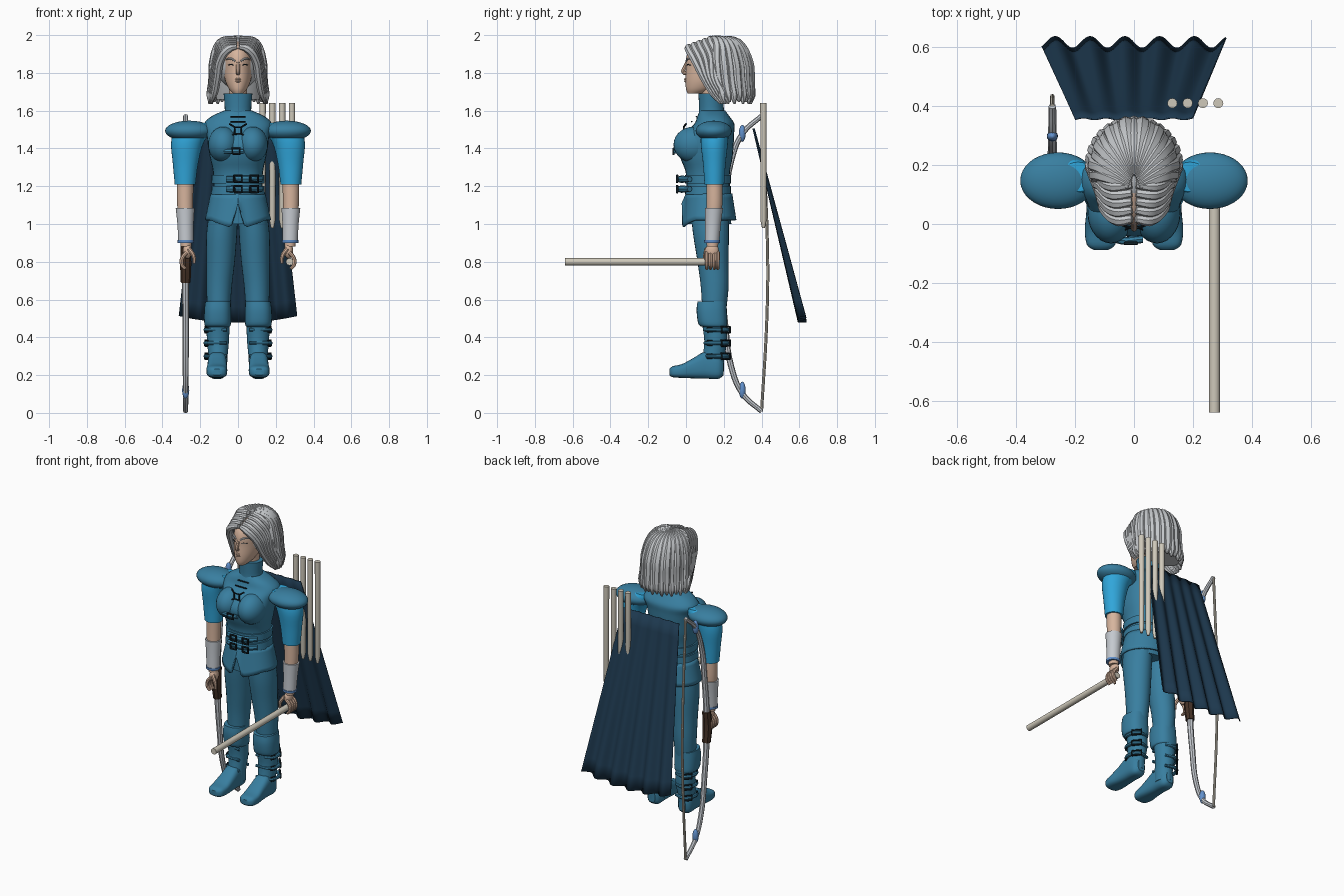
import bpy, bmesh, math
from math import sin, cos, pi, radians

if "Cube" in bpy.data.objects:
    bpy.data.objects.remove(bpy.data.objects["Cube"])


def material(name, r, g, b):
    m = bpy.data.materials.new(name)
    m.use_nodes = True
    m.diffuse_color = (r, g, b, 1)
    node = next(n for n in m.node_tree.nodes if n.type == 'BSDF_PRINCIPLED')
    node.inputs["Base Color"].default_value = (r, g, b, 1)
    node.inputs["Roughness"].default_value = 0.7
    return m


BLUE = material("steel_blue", .04, .21, .35)
BRIGHT = material("bright_blue", .03, .38, .7)
NAVY = material("navy", .012, .039, .075)
HAIR = material("silver_hair", .56, .58, .6)
SKIN = material("skin", .68, .46, .34)
SILVER = material("pale_silver", .56, .59, .63)
WOOD = material("pale_wood", .62, .58, .49)
BROWN = material("brown_grip", .06, .032, .02)
DARK = material("dark_metal", .006, .014, .02)
GEM = material("gem_blue", .12, .28, .6)
made = []


def add(name, mesh, mat):
    mesh.materials.clear()
    mesh.materials.append(mat)
    ob = bpy.data.objects.new(name, mesh)
    bpy.context.scene.collection.objects.link(ob)
    made.append(ob)
    return ob


def skin_rows(name, rows, mat, wrap=True, cap=True, solid=0):
    """Join rows of points into a sheet or a closed body."""
    bm = bmesh.new()
    vs = [[bm.verts.new(p) for p in row] for row in rows]
    n = len(vs[0])
    for a, b in zip(vs, vs[1:]):
        for i in range(n if wrap else n - 1):
            j = (i + 1) % n
            bm.faces.new((a[i], a[j], b[j], b[i]))
    if wrap and cap:
        bm.faces.new(vs[0])
        bm.faces.new(vs[-1])
    bmesh.ops.recalc_face_normals(bm, faces=bm.faces)
    me = bpy.data.meshes.new(name)
    bm.to_mesh(me)
    bm.free()
    ob = add(name, me, mat)
    if solid:
        mod = ob.modifiers.new("thickness", 'SOLIDIFY')
        mod.thickness = solid
        mod.offset = 0


def spline(a, b, c, d, t):
    return .5 * (2*b + (c - a)*t + (2*a - 5*b + 4*c - d)*t*t + (3*b - a - 3*c + d)*t**3)


def loft(name, rings, mat, n=28, axis='Z', p=2, sub=4):
    """Rings are (position along axis, two centre values, two radii)."""
    fine = []
    for i in range(len(rings) - 1):
        q = [rings[max(0, min(len(rings) - 1, i + k))] for k in (-1, 0, 1, 2)]
        fine += [[spline(*v, t / sub) for v in zip(*q)] for t in range(sub)]
    fine.append(rings[-1])
    rows = []
    for t, c, d, r, s in fine:
        row = []
        for k in range(n):
            a = 2 * pi * k / n
            u = c + r * math.copysign(abs(cos(a)) ** (2 / p), cos(a))
            v = d + s * math.copysign(abs(sin(a)) ** (2 / p), sin(a))
            row.append((u, v, t) if axis == 'Z' else (u, t, v))
        rows.append(row)
    skin_rows(name, rows, mat)


def ball(name, loc, size, mat, seg=28):
    bm = bmesh.new()
    bmesh.ops.create_uvsphere(bm, u_segments=seg, v_segments=seg // 2, radius=1)
    for v in bm.verts:
        v.co = [l + c * s for l, c, s in zip(loc, v.co, size)]
    me = bpy.data.meshes.new(name)
    bm.to_mesh(me)
    bm.free()
    add(name, me, mat)


def tubes(name, paths, mat, kind='BEZIER'):
    """Round tubes through (x, y, z, radius) points, as one mesh."""
    cu = bpy.data.curves.new(name, 'CURVE')
    cu.dimensions, cu.bevel_depth, cu.bevel_resolution = '3D', 1, 2
    cu.use_fill_caps, cu.resolution_u = True, 5
    for path in paths:
        sp = cu.splines.new(kind)
        pts = sp.bezier_points if kind == 'BEZIER' else sp.points
        pts.add(len(path) - 1)
        for pt, (x, y, z, r) in zip(pts, path):
            pt.co = (x, y, z) if kind == 'BEZIER' else (x, y, z, 1)
            pt.radius = r
            if kind == 'BEZIER':
                pt.handle_left_type = pt.handle_right_type = 'AUTO'
    tmp = bpy.data.objects.new(name + "_path", cu)
    bpy.context.scene.collection.objects.link(tmp)
    me = bpy.data.meshes.new_from_object(tmp.evaluated_get(bpy.context.evaluated_depsgraph_get()))
    bpy.data.objects.remove(tmp)
    add(name, me, mat)


def frame(x, y, z, dx, dy, h, r=.005):
    """Rectangular buckle outline with half extents."""
    return [(x + a * dx, y + a * dy, z + b * h, r)
            for a, b in ((-1, -1), (1, -1), (1, 1), (-1, 1), (-1, -1))]


# Torso, breast and collar
loft("torso", [(1.0, 0, .125, .15, .115), (1.1, 0, .12, .143, .113), (1.2, 0, .117, .13, .113),
               (1.28, 0, .115, .133, .118), (1.35, 0, .108, .148, .138), (1.42, 0, .105, .16, .147),
               (1.48, 0, .125, .168, .13), (1.53, 0, .15, .18, .106), (1.57, 0, .145, .14, .085),
               (1.6, 0, .14, .075, .068)], BLUE, p=2.3)
loft("collar", [(1.57, 0, .138, .082, .075), (1.6, 0, .135, .07, .066), (1.69, 0, .132, .076, .066)], BLUE)
loft("upper_belt", [(1.215, 0, .117, .139, .121), (1.26, 0, .116, .14, .122)], BLUE, p=2.3)
loft("lower_belt", [(1.155, 0, .117, .143, .122), (1.2, 0, .117, .139, .121)], BLUE, p=2.3)

# Flared jacket skirt, notched at the front
rows = []
for v in range(7):
    f, row = v / 6, []
    for k in range(64):
        a = 2 * pi * k / 64
        off = min(a, 2 * pi - a)
        low = .97 + .05 * min(1, off) + .14 * max(0, 1 - off / .22)
        row.append(((.14 + .03 * f) * sin(a), .122 - (.118 + .022 * f) * cos(a), 1.16 + (low - 1.16) * f))
    rows.append(row)
skin_rows("jacket_skirt", rows, BLUE, cap=False, solid=.01)

# Front straps, buckles and clasp
tubes("front_straps", [[(-.06, -.012, z, .016), (0, -.024, z, .02), (.06, -.022, z, .02), (.125, .02, z, .015)]
                       for z in (1.237, 1.185)] + [[(-.1, -.02, 1.385, .013), (-.06, -.052, 1.385, .013),
                                                    (.03, -.052, 1.385, .013)]], BLUE)
buckles = [frame(x, -.047, z, .02, 0, .017, .007) for x in (0, .085) for z in (1.24, 1.185)]
buckles += [frame(-.01, -.066, 1.385, .02, 0, .015, .006), frame(0, -.012, 1.495, .018, 0, .018)]
buckles += [[(s * .018, -.012, 1.495 + t * .018, .005), (s * .045, -.012 + t * .012, 1.495 + t * .035, .005)]
            for s in (-1, 1) for t in (-1, 1)]
buckles += [[(-.04, y, z, .004), (.04, y, z, .004)] for y, z in ((.055, 1.568), (.03, 1.542))]
tubes("jacket_buckles", buckles, DARK, 'POLY')

for s, side in ((1, "left_"), (-1, "right_")):
    ball(side + "breast", (s * .078, .04, 1.42), (.08, .106, .095), BLUE)
    # Arms
    ball(side + "pauldron", (s * .258, .147, 1.493), (.128, .096, .054), BLUE, 36)
    loft(side + "sleeve", [(1.21, s * .28, .15, .055, .052), (1.32, s * .278, .15, .067, .06),
                           (1.43, s * .268, .15, .086, .072), (1.5, s * .23, .155, .1, .07),
                           (1.535, s * .19, .16, .06, .05)], BRIGHT)
    loft(side + "forearm", [(.88, s * .275, .14, .028, .03), (1.0, s * .276, .143, .035, .036),
                            (1.1, s * .28, .15, .042, .042), (1.23, s * .28, .15, .044, .043)], SKIN)
    loft(side + "bracer", [(.905, s * .276, .138, .04, .038), (1.0, s * .278, .143, .043, .042),
                           (1.085, s * .28, .148, .05, .048)], SILVER)
    loft(side + "bracer_trim", [(.9, s * .276, .138, .043, .041), (.915, s * .276, .138, .044, .042)], GEM)
    ball(side + "palm", (s * .268, .138, .858), (.024, .036, .042), SKIN, 16)
    tubes(side + "fingers", [[(s * .27, y, .85, .011), (s * .295, y, .82, .011), (s * .297, y, .785, .01),
                              (s * .278, y, .762, .008)] for y in (.11, .13, .15, .168)]
          + [[(s * .26, .11, .87, .012), (s * .235, .1, .83, .011), (s * .232, .1, .79, .008)]], SKIN)
    # Legs and boots
    loft(side + "trouser_leg", [(1.08, s * .075, .125, .075, .1), (.95, s * .086, .132, .081, .095),
                                (.8, s * .092, .143, .075, .082), (.66, s * .1, .152, .067, .073),
                                (.5, s * .103, .148, .058, .06)], BLUE)
    loft(side + "knee_cuff", [(.59, s * .106, .138, .067, .077), (.54, s * .108, .136, .071, .08),
                              (.47, s * .108, .142, .07, .076), (.455, s * .106, .15, .06, .06)], BLUE, p=2.4)
    loft(side + "boot_shaft", [(.48, s * .106, .15, .062, .066), (.38, s * .106, .157, .058, .06),
                               (.29, s * .106, .145, .05, .058), (.22, s * .108, .14, .05, .06)], BLUE)
    loft(side + "foot", [(.198, s * .11, .235, .025, .035), (.17, s * .11, .24, .046, .06),
                         (.1, s * .11, .252, .05, .07), (.04, s * .11, .237, .052, .054),
                         (-.02, s * .112, .222, .055, .037), (-.07, s * .112, .218, .048, .029),
                         (-.088, s * .112, .216, .025, .016)], BLUE, axis='Y', p=3)
    tubes(side + "boot_straps", [[(s * .06, .1, z, .009), (s * .155, .115, z, .01), (s * .172, .16, z, .011),
                                  (s * .14, .215, z, .012), (s * .07, .205, z, .009)] for z in (.44, .37, .3)], BLUE)
    tubes(side + "boot_buckles", [f for z in (.44, .37, .3) for f in
                                  (frame(s * .155, .21, z, -s * .018, .022, .015, .006),
                                   frame(s * .165, .125, z, s * .006, .012, .012, .004))], DARK, 'POLY')

# Head and face
loft("neck", [(1.6, 0, .145, .05, .05), (1.75, 0, .13, .048, .055)], SKIN)
loft("head", [(1.69, 0, .045, .025, .035), (1.715, 0, .075, .048, .075), (1.76, 0, .105, .068, .108),
              (1.82, 0, .135, .079, .136), (1.88, 0, .147, .082, .146), (1.93, 0, .155, .07, .128),
              (1.965, 0, .16, .03, .06)], SKIN)
tubes("nose", [[(0, .008, 1.86, .009), (0, -.006, 1.83, .01), (0, -.014, 1.806, .011), (0, .006, 1.795, .01)]], SKIN)
tubes("lips", [[(-.022, .008, z, .003), (0, -.003, z, .007), (.022, .008, z, .003)] for z in (1.767, 1.756)], SKIN)
tubes("eyelids", [[(s * .02, .005, 1.84, .002), (s * .035, .009, 1.844, .003), (s * .052, .024, 1.841, .002)]
                  for s in (-1, 1)], DARK)
tubes("eyebrows", [[(s * .015, .001, 1.862, .005), (s * .04, .011, 1.876, .006), (s * .062, .034, 1.872, .004)]
                   for s in (-1, 1)], HAIR)
for s, side in ((1, "left_"), (-1, "right_")):
    ball(side + "ear", (s * .118, .125, 1.825), (.016, .02, .037), SKIN, 16)

# Hair: inner volume, overlapping locks round the back, fringe swept behind the cheeks
ball("hair_crown", (0, .185, 1.85), (.12, .152, .137), HAIR)
loft("hair_back", [(1.66, 0, .26, .115, .075), (1.75, 0, .24, .12, .095), (1.88, 0, .21, .118, .11)], HAIR)
locks = []
for k in range(17):
    a = radians(88 + 184 * k / 16)
    x, y, w = sin(a), -cos(a), .005 * (k % 2)
    locks.append([(.015 * x, .13 + .04 * y, 1.984, .014),
                  (.09 * x, .165 + .105 * y, 1.955, .029), (.125 * x, .172 + .156 * y, 1.86, .026 + w),
                  (.131 * x, .185 + .153 * y, 1.75, .026 + w), (.146 * x, .2 + .145 * y, 1.68, .023),
                  (.15 * x, .21 + .132 * y, 1.636 + 2 * w, .006)])
for s in (-1, 1):
    for k in range(5):
        y, z, o = .029 * k, .01 * k, .006 * k
        locks.append([(s * .007, .018 + y, 1.94 + z, .014), (s * (.05 + o), .014 + y, 1.928 + z, .022),
                      (s * (.092 + o), .045 + y, 1.87 + z / 2, .022), (s * (.108 + o), .09 + .6 * y, 1.78, .021),
                      (s * (.124 + o), .14 + .5 * y, 1.695, .019), (s * (.145 + o / 3), .18 + .4 * y, 1.637, .005)])
tubes("hair_locks", locks, HAIR)

# Pleated cape
rows = []
for v in range(13):
    f = v / 12
    row = []
    for k in range(81):
        u = k / 40 - 1
        row.append((u * (.2 + .112 * f),
                    .358 + .257 * f + (.003 + .017 * f) * cos(2 * pi * (u + .1) / .378),
                    1.505 - f * (1.027 - .035 * u * u)))
    rows.append(row)
skin_rows("cape", rows, NAVY, wrap=False, solid=.006)

# Arrows on the back and the staff in the left hand
for i in range(4):
    x = .13 + .052 * i
    loft("arrow_%d" % (i + 1), [(.98, x, .41, .008, .008), (1.02, x, .41, .016, .016),
                                (1.64, x, .41, .017, .017)], WOOD, n=12, sub=1)
loft("staff", [(-.64, .273, .8, .019, .019), (.175, .273, .8, .019, .019)], WOOD, n=16, axis='Y', sub=1)

# Bow with grip, string and gems
half = [(.40, .782), (.30, .69), (.238, .54), (.205, .31), (.185, .09)]
bow = [(-.277, y, .79 + h, .013 + .0015 * i) for i, (y, h) in enumerate(half)]
bow += [(x, y, 1.58 - z, r) for x, y, z, r in reversed(bow)]
tubes("bow_limbs", [bow], SILVER)
tubes("bow_grip", [[(-.277, .185, .89, .026), (-.277, .175, .79, .03), (-.277, .185, .69, .026)]], BROWN)
tubes("bow_string", [[(-.277, .40, .008, .008), (-.277, .428, .5, .008), (-.277, .432, .85, .008),
                      (-.277, .40, 1.572, .008)]], WOOD)
for name, z in (("upper_bow_gem", 1.48), ("lower_bow_gem", .12)):
    ball(name, (-.277, .298, z), (.019, .018, .045), GEM, 16)

# Smooth shading with crisp edges
for ob in bpy.context.view_layer.objects:
    ob.select_set(ob in made)
bpy.context.view_layer.objects.active = made[0]
bpy.ops.object.shade_smooth_by_angle(angle=radians(35))
